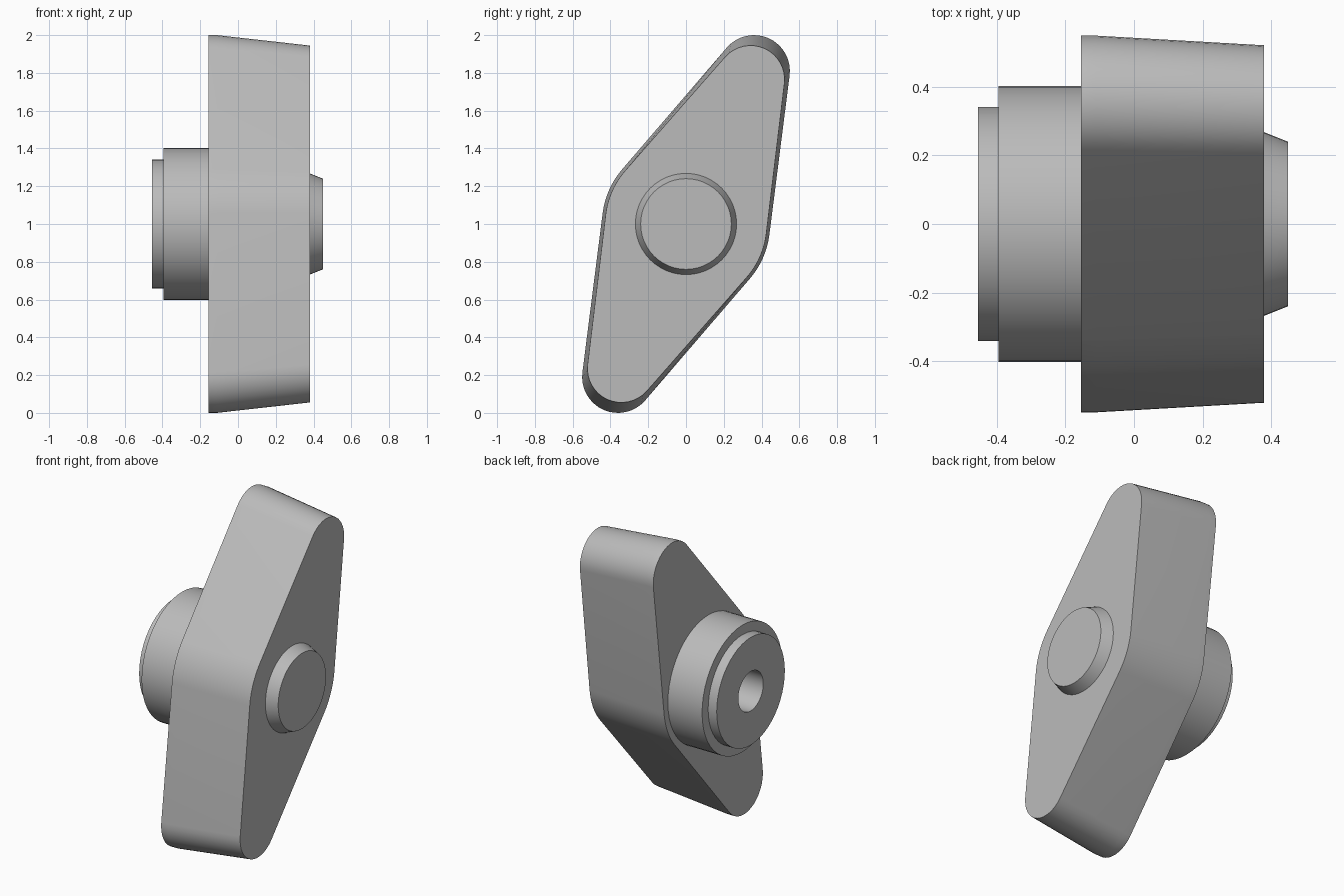
import bpy, bmesh
from math import sin, cos, asin, atan2, hypot, pi, radians

cube = bpy.data.objects.get("Cube")
if cube:
    bpy.data.objects.remove(cube, do_unlink=True)

grey = bpy.data.materials.new("plain grey")
grey.use_nodes = True
colour = (0.5, 0.5, 0.5, 1)
grey.diffuse_color = colour
grey.node_tree.nodes["Principled BSDF"].inputs["Base Color"].default_value = colour


def loft(name, sections):
    """Closed solid through (x, [(y, z), ...]) sections of equal point count."""
    bm = bmesh.new()
    rings = [[bm.verts.new((x, y, z)) for y, z in pts] for x, pts in sections]
    n = len(rings[0])
    for a, b in zip(rings, rings[1:]):
        for i in range(n):
            j = (i + 1) % n
            bm.faces.new((a[i], a[j], b[j], b[i]))
    bm.faces.new(rings[0])
    bm.faces.new(rings[-1])
    bmesh.ops.recalc_face_normals(bm, faces=bm.faces)
    mesh = bpy.data.meshes.new(name)
    bm.to_mesh(mesh)
    bm.free()
    mesh.materials.append(grey)
    obj = bpy.data.objects.new(name, mesh)
    bpy.context.collection.objects.link(obj)
    return obj


def lathe(name, profile, n=48):
    """Round part about the shaft axis from (x, radius) pairs."""
    return loft(name, [(x, [(r * cos(2 * pi * i / n), 1 + r * sin(2 * pi * i / n))
                            for i in range(n)]) for x, r in profile])


def wing_outline(cy, cz, tip_r, mid_r, steps=16):
    """Tangent outline round a middle circle and two opposite tip circles."""
    axis = atan2(cz, cy)
    tilt = asin((mid_r - tip_r) / hypot(cy, cz))
    side = pi / 2 - tilt
    half = []
    for i in range(steps + 1):                     # tip arc
        a = axis - side + 2 * side * i / steps
        half.append((cy + tip_r * cos(a), cz + tip_r * sin(a)))
    for i in range(steps + 1):                     # middle arc
        a = axis + side + 2 * tilt * i / steps
        half.append((mid_r * cos(a), mid_r * sin(a)))
    return [(s * y, 1 + s * z) for s in (1, -1) for y, z in half]


# Two-winged handle with a drafted side wall
back = wing_outline(0.36, 0.81, 0.19, 0.445)
front = wing_outline(0.342, 0.765, 0.18, 0.428)
body = loft("wing_body", [(-0.155, back), (-0.11, back), (0.38, front)])

# Stepped hub and raised cap
hub = lathe("hub", [(-0.395, 0.403), (-0.15, 0.403)])
collar = lathe("hub_collar", [(-0.455, 0.342), (-0.39, 0.342)])
cap = lathe("front_cap", [(0.375, 0.268), (0.38, 0.268), (0.45, 0.24)])

# Blind shaft bore
cutter = lathe("bore_cutter", [(-0.6, 0.125), (0.0, 0.125)])
for obj in (body, hub, collar):
    mod = obj.modifiers.new("shaft_bore", "BOOLEAN")
    mod.object = cutter
    mod.operation = "DIFFERENCE"
    mod.solver = "EXACT"
    bpy.context.view_layer.objects.active = obj
    bpy.ops.object.modifier_apply(modifier=mod.name)
bpy.data.objects.remove(cutter, do_unlink=True)

# Smooth round walls, keep rims sharp
bpy.ops.object.select_all(action="DESELECT")
for obj in (body, hub, collar, cap):
    obj.select_set(True)
bpy.context.view_layer.objects.active = body
bpy.ops.object.shade_smooth_by_angle(angle=radians(20))
